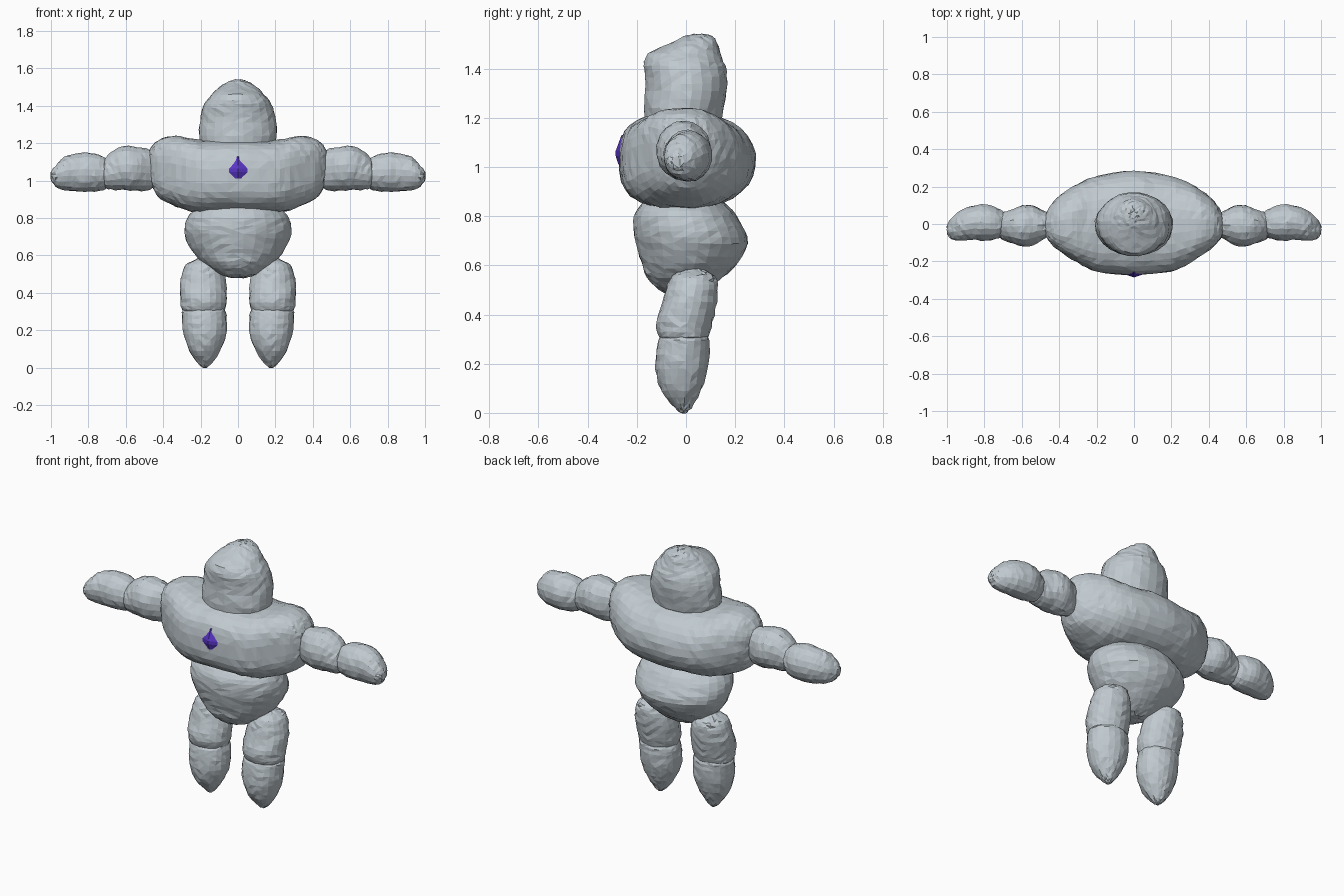
import bpy, bmesh, math, random
from mathutils import Vector

random.seed(4)
cube = bpy.data.objects.get("Cube")
if cube:
    bpy.data.objects.remove(cube, do_unlink=True)


def material(name, rgb):
    m = bpy.data.materials.new(name)
    m.use_nodes = True
    m.diffuse_color = (*rgb, 1)
    m.node_tree.nodes["Principled BSDF"].inputs["Base Color"].default_value = (*rgb, 1)
    return m


STONE = material("pale grey stone", (0.53, 0.59, 0.63))
VIOLET = material("violet crystal", (0.10, 0.035, 0.56))


def spline(rows, steps):
    """Smoothly resample the station rows."""
    out = []
    for i in range(len(rows) - 1):
        a, b = rows[max(i - 1, 0)], rows[i]
        c, d = rows[i + 1], rows[min(i + 2, len(rows) - 1)]
        for k in range(steps):
            t = k / steps
            out.append([q + 0.5 * t * (r - p + t * (2 * p - 5 * q + 4 * r - s
                        + t * (3 * (q - r) + s - p)))
                        for p, q, r, s in zip(a, b, c, d)])
    return out + [list(rows[-1])]


def loft(name, axis, rows, front=2.0, back=2.0, sides=22, steps=3,
         rough=0.003, mat=STONE, mirror=False):
    """Each row is position, then low and high limits of the two cross axes.
    axis z: limits are x, y.  axis x: limits are y, z."""
    bm = bmesh.new()
    rings = []
    for pos, u0, u1, v0, v1 in spline(rows, steps):
        ring = []
        for i in range(sides):
            a = math.tau * (i + 0.5) / sides
            c, s = math.cos(a), math.sin(a)
            depth = c if axis == "x" else s
            power = 2 / (front if depth < 0 else back)
            u = (u0 + u1) / 2 + (u1 - u0) / 2 * math.copysign(abs(c) ** power, c)
            v = (v0 + v1) / 2 + (v1 - v0) / 2 * math.copysign(abs(s) ** power, s)
            co = Vector((u, v, pos)) if axis == "z" else Vector((pos, u, v))
            co += Vector([random.uniform(-rough, rough) for _ in range(3)])
            ring.append(bm.verts.new(co))
        rings.append(ring)
    for a, b in zip(rings, rings[1:]):
        for i in range(sides):
            j = (i + 1) % sides
            bm.faces.new((a[i], a[j], b[j], b[i]))
    bm.faces.new(rings[0][::-1])
    bm.faces.new(rings[-1])
    bmesh.ops.triangulate(bm, faces=bm.faces[:])
    bmesh.ops.recalc_face_normals(bm, faces=bm.faces[:])
    names = [("left_" + name, 1), ("right_" + name, -1)] if mirror else [(name, 1)]
    for label, side in names:
        copy = bm.copy()
        if side < 0:
            for v in copy.verts:
                v.co.x = -v.co.x
            bmesh.ops.reverse_faces(copy, faces=copy.faces[:])
        mesh = bpy.data.meshes.new(label)
        copy.to_mesh(mesh)
        copy.free()
        mesh.materials.append(mat)
        bpy.context.collection.objects.link(bpy.data.objects.new(label, mesh))
    bm.free()


# Head: rounded, leaning back to a blunt peak
loft("head", "z", [
    (1.15, -.19, .19, -.17, .13), (1.24, -.21, .21, -.17, .155),
    (1.34, -.20, .20, -.165, .17), (1.41, -.18, .18, -.172, .16),
    (1.46, -.14, .14, -.155, .14), (1.50, -.10, .10, -.07, .128),
    (1.53, -.05, .05, -.01, .11), (1.54, -.015, .015, .03, .07)], sides=24)

# Torso: wide barrel with raised shoulders, blunt at the chest
half = [(.16, -.262, .265, .83, 1.215), (.25, -.235, .24, .835, 1.225),
        (.33, -.19, .20, .86, 1.24), (.41, -.135, .14, .90, 1.225),
        (.455, -.09, .085, .96, 1.19), (.48, -.04, .03, 1.06, 1.15)]
torso = [(-r[0], *r[1:]) for r in reversed(half)] + [(0, -.272, .285, .83, 1.225)] + half
loft("torso", "x", torso, front=2.9, back=2.15, sides=32)

# Pelvis: bowl tapering between the legs
loft("pelvis", "z", [
    (.48, -.03, .03, -.05, .03), (.50, -.10, .10, -.11, .08),
    (.55, -.175, .175, -.16, .15), (.61, -.235, .235, -.18, .21),
    (.69, -.28, .28, -.205, .252), (.76, -.285, .285, -.215, .23),
    (.82, -.26, .26, -.205, .19), (.88, -.19, .19, -.15, .13)], sides=28)

# Legs: overlapping thigh and pointed shin
loft("thigh", "z", [
    (.27, .10, .26, -.07, .06), (.31, .07, .30, -.11, .092),
    (.37, .06, .308, -.122, .108), (.45, .063, .31, -.095, .125),
    (.52, .08, .295, -.075, .128), (.56, .115, .27, -.055, .115),
    (.585, .17, .21, .01, .06)], mirror=True)
loft("shin", "z", [
    (0, .17, .185, -.02, .0), (.02, .145, .21, -.045, .02),
    (.09, .095, .26, -.10, .06), (.18, .062, .292, -.125, .088),
    (.26, .060, .298, -.12, .095), (.31, .07, .295, -.105, .09),
    (.35, .12, .24, -.06, .05)], mirror=True)

# Arms: overlapping upper arm and forearm with a mitten end
loft("upper_arm", "x", [
    (.42, -.05, .05, .99, 1.13), (.47, -.075, .065, .95, 1.165),
    (.54, -.115, .10, .945, 1.18), (.60, -.12, .10, .95, 1.188),
    (.66, -.10, .075, .95, 1.165), (.71, -.08, .06, .96, 1.12),
    (.74, -.04, .03, 1.0, 1.07)], sides=18, mirror=True)
loft("forearm", "x", [
    (.68, -.05, .05, .98, 1.09), (.72, -.075, .08, .95, 1.13),
    (.79, -.092, .105, .94, 1.148), (.87, -.085, .095, .942, 1.145),
    (.93, -.09, .07, .95, 1.125), (.975, -.08, .035, .97, 1.08),
    (1.0, -.055, -.01, 1.0, 1.045)], sides=18, mirror=True)

# Faceted chest crystal
loft("chest_crystal", "z", [
    (1.01, -.035, .035, -.275, -.225), (1.045, -.06, .06, -.286, -.215),
    (1.065, -.06, .06, -.286, -.215), (1.13, -.006, .006, -.262, -.24)],
    sides=6, steps=1, rough=0, mat=VIOLET)
